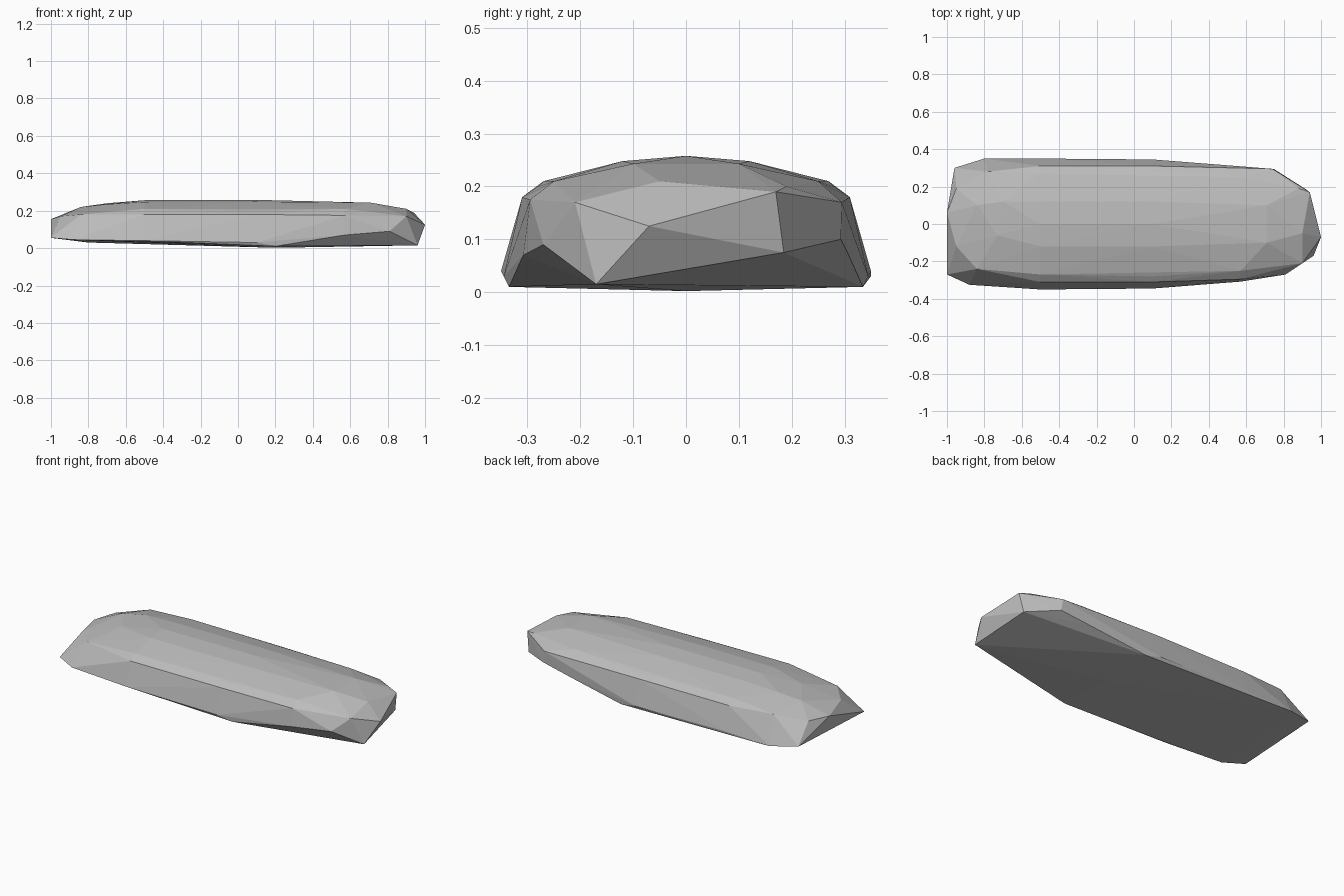
import bpy
import bmesh

# Remove the default object only
default_cube = bpy.data.objects.get("Cube")
if default_cube:
    bpy.data.objects.remove(default_cube, do_unlink=True)


def make_material(name, colour):
    material = bpy.data.materials.new(name)
    material.use_nodes = True
    material.diffuse_color = colour
    material.node_tree.nodes["Principled BSDF"].inputs["Base Color"].default_value = colour
    return material


def mirrored_section(x, half_profile):
    """Return the points of a cross-section that is the same on both sides."""
    return [(x, side * y, z) for y, z in half_profile for side in (-1, 1)]


def convex_stone(name, points, material):
    """Wrap the points in a flat-faced convex shell."""
    bm = bmesh.new()
    for point in points:
        bm.verts.new(point)
    bmesh.ops.remove_doubles(bm, verts=bm.verts[:], dist=0.001)
    hull = bmesh.ops.convex_hull(bm, input=bm.verts[:])
    unused = {g for g in hull["geom_interior"] + hull["geom_unused"]
              if isinstance(g, bmesh.types.BMVert)}
    bmesh.ops.delete(bm, geom=list(unused), context="VERTS")
    bmesh.ops.recalc_face_normals(bm, faces=bm.faces[:])
    mesh = bpy.data.meshes.new(name)
    bm.to_mesh(mesh)
    bm.free()
    mesh.materials.append(material)
    stone = bpy.data.objects.new(name, mesh)
    bpy.context.scene.collection.objects.link(stone)
    return stone


# Broad domed middle of the slab
points = mirrored_section(-0.5, [(.35, .04), (.31, .18), (.27, .21), (.12, .247), (0, .256)])
points += mirrored_section(0.1, [(.345, .03), (.31, .18), (.28, .2), (.12, .248), (0, .258)])
points += mirrored_section(0.2, [(.335, .01), (0, .002)])
points += mirrored_section(0.57, [(.308, .07), (.295, .175), (.25, .21)])
points += mirrored_section(0.71, [(.1, .243)])

# Pointed end, undercut on both lower corners
points += [
    (.96, -.17, .015), (1, -.07, .125), (.92, .185, .075), (.75, .293, .1),
    (.81, -.27, .09), (.9, -.21, .17), (.9, -.05, .21), (.94, .17, .19),
    (.88, .19, .2), (.74, .295, .17),
]

# Blunt end with a slanting face
points += [
    (-1, -.27, .055), (-.96, .3, .05), (-.88, -.325, .045), (-.8, .35, .03),
    (-1, .06, .155), (-.84, -.24, .18), (-.95, -.12, .17), (-.95, .19, .16),
    (-.84, .1, .22), (-.78, .28, .19), (-.73, -.06, .232), (-.7, .12, .24),
]

stone_grey = make_material("stone grey", (.5, .5, .5, 1))
convex_stone("stone_slab", points, stone_grey)
